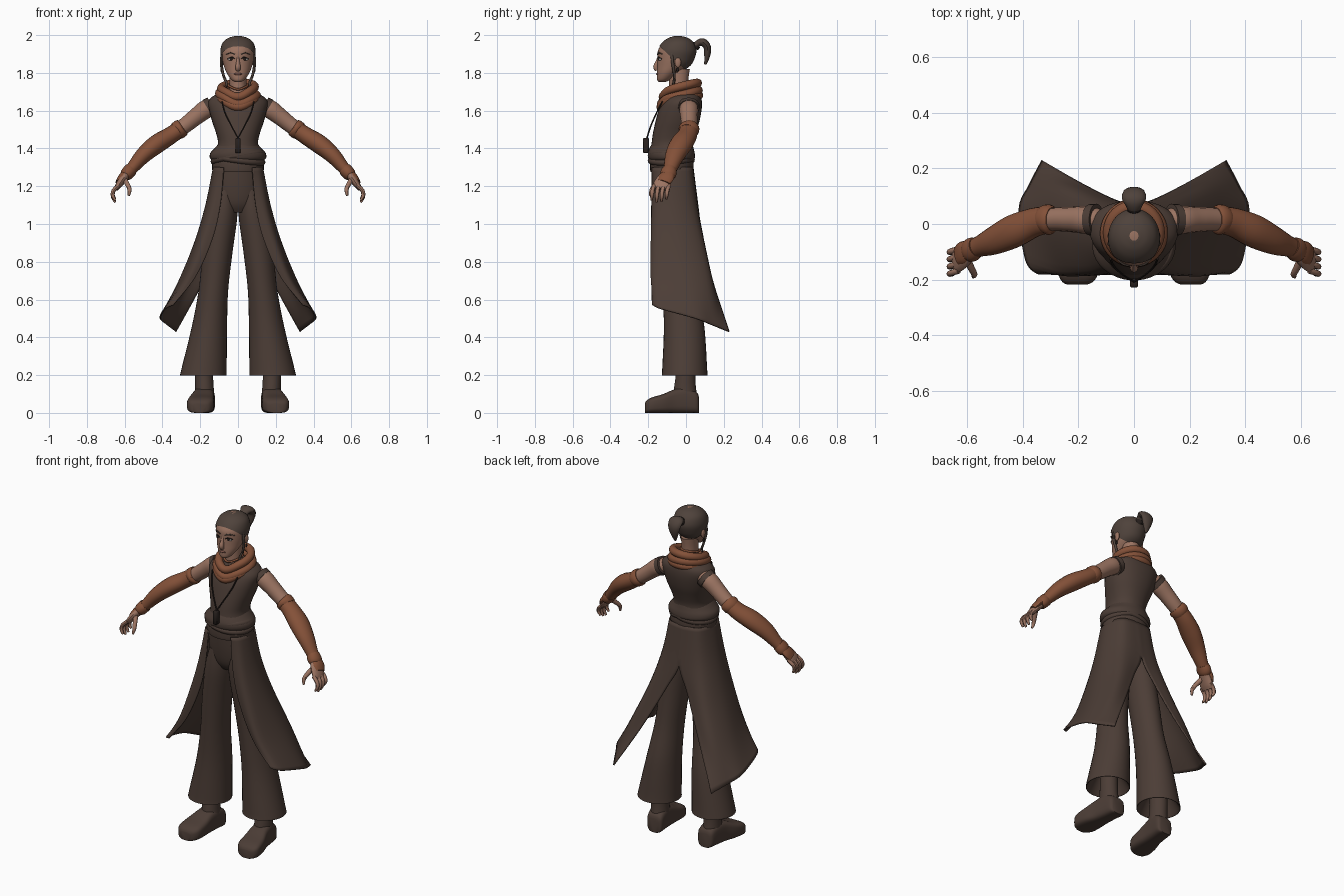
import bpy, bmesh, math
from mathutils import Vector, Matrix


def mat(name, r, g, b):
    m = bpy.data.materials.new(name)
    m.diffuse_color = (r, g, b, 1)
    return m


CLOTH = mat("dark_brown_cloth", .072, .047, .037)
HAIR = mat("brown_hair", .078, .055, .044)
RUST = mat("rust_leather", .23, .082, .040)
SKIN = mat("skin", .33, .175, .122)
LIPS = mat("lips", .23, .10, .075)
WHITE = mat("eye_white", .55, .50, .46)
BLACK = mat("near_black", .02, .014, .012)


def finish(bm, name, m, mirror=False, thick=0):
    bmesh.ops.recalc_face_normals(bm, faces=bm.faces)
    me = bpy.data.meshes.new(name)
    bm.to_mesh(me)
    bm.free()
    me.materials.append(m)
    me.shade_smooth()
    me.set_sharp_from_angle(angle=math.radians(45))
    ob = bpy.data.objects.new(name, me)
    bpy.context.collection.objects.link(ob)
    if mirror:
        ob.modifiers.new("mirror", 'MIRROR')
    if thick:
        s = ob.modifiers.new("thickness", 'SOLIDIFY')
        s.thickness, s.offset = thick, 0
    return ob


def curve(pts, n=4):
    """Catmull-Rom interpolation of equal-length tuples."""
    P = [pts[0]] + list(pts) + [pts[-1]]
    out = []
    for i in range(1, len(P) - 2):
        for k in range(n):
            t = k / n
            out.append(tuple(.5 * (2 * b + (c - a) * t + (2 * a - 5 * b + 4 * c - d) * t * t
                                   + (3 * b - a - 3 * c + d) * t ** 3)
                             for a, b, c, d in zip(P[i - 1], P[i], P[i + 1], P[i + 2])))
    return out + [tuple(pts[-1])]


def loft_bm(rings, seg=24, p=1, closed=False):
    """Skin rings given as (centre, u axis, v axis); p < 1 makes them boxier."""
    bm = bmesh.new()
    pw = lambda a: math.copysign(abs(a) ** p, a)
    R = [[bm.verts.new(c + u * pw(math.cos(2 * math.pi * i / seg)) + v * pw(math.sin(2 * math.pi * i / seg)))
          for i in range(seg)] for c, u, v in rings]
    for a, b in list(zip(R, R[1:])) + ([(R[-1], R[0])] if closed else []):
        for i in range(seg):
            j = (i + 1) % seg
            bm.faces.new((a[i], a[j], b[j], b[i]))
    if not closed:
        bm.faces.new(R[0])
        bm.faces.new(R[-1])
    return bm


def stack_rings(rows, n=4, grow=0):
    """Rows of (z, y_front, y_back, half width, centre x)."""
    return [(Vector((cx, (f + b) / 2, z)), Vector((rx + grow, 0, 0)), Vector((0, (b - f) / 2 + grow, 0)))
            for z, f, b, rx, cx in curve([tuple(r) + (0,) * (5 - len(r)) for r in rows], n)]


def stack(name, rows, m, mirror=False, n=4, seg=32, p=1):
    return finish(loft_bm(stack_rings(rows, n), seg, p), name, m, mirror)


def tube(name, pts, m, mirror=False, ref=(0, 1, 0), n=4, seg=14, closed=False):
    """Tube through (x, y, z, radius[, second radius])."""
    q = curve([p if len(p) == 5 else tuple(p) + (p[3],) for p in pts], n) if n > 1 else pts
    C = [Vector(p[:3]) for p in q]
    rings, k = [], len(q)
    for i, p in enumerate(q):
        a, b = (C[i - 1], C[(i + 1) % k]) if closed else (C[max(i - 1, 0)], C[min(i + 1, k - 1)])
        t = (b - a).normalized()
        u = Vector(ref)
        u = (u - t * u.dot(t)).normalized()
        rings.append((C[i], u * p[3], t.cross(u) * p[-1]))
    return finish(loft_bm(rings, seg, 1, closed), name, m, mirror)


def ball(name, loc, size, m, mirror=False):
    bm = bmesh.new()
    bmesh.ops.create_uvsphere(bm, u_segments=16, v_segments=10, radius=1,
                              matrix=Matrix.Translation(loc) @ Matrix.Diagonal((*size, 1)))
    return finish(bm, name, m, mirror)


def roll(name, cy, rx, ry, z, tilt, drop, r, m, wave=0):
    """Closed fabric roll round the body, tilted to the back, dropping to a V in front."""
    pts = []
    for i in range(48):
        a = 2 * math.pi * i / 48
        s = math.sin(a)
        pts.append((rx * math.cos(a), cy + ry * s,
                    z + tilt * s - drop * max(0, -s) ** 5 + wave * math.cos(a), r))
    tube(name, pts, m, ref=(0, 0, 1), n=1, seg=12, closed=True)


# Head, hair cap, neck
head = [(1.753, -.145, -.105, .018), (1.765, -.153, -.08, .036), (1.80, -.153, -.035, .060),
        (1.84, -.152, .02, .076), (1.88, -.151, .042, .085), (1.92, -.148, .05, .088),
        (1.96, -.122, .036, .076), (1.984, -.09, .008, .048), (1.994, -.06, -.025, .016)]
stack("head", head, SKIN)
bm = loft_bm(stack_rings(head, 5, .005), 40)
bmesh.ops.bisect_plane(bm, geom=bm.verts[:] + bm.edges[:] + bm.faces[:], plane_co=(0, -.137, 1.937),
                       plane_no=(0, .14, .155), clear_inner=True)
finish(bm, "hair_cap", HAIR)
tube("ponytail", [(0, .035, 1.925, .018), (0, .062, 1.955, .028, .018), (0, .09, 1.962, .043, .021),
                  (0, .113, 1.935, .040, .020), (0, .112, 1.89, .026, .016), (0, .102, 1.845, .006)],
     HAIR, ref=(1, 0, 0))
tube("hair_tie", [(0, .045, 1.935, .024), (0, .058, 1.95, .024)], BLACK, ref=(1, 0, 0), n=2)
tube("side_braid", [(.083, -.075, 1.905, .008), (.088, -.07, 1.85, .008), (.078, -.062, 1.79, .007),
                    (.062, -.065, 1.75, .007), (.06, -.075, 1.725, .004)], HAIR, True, seg=8)
stack("neck", [(1.64, -.10, .03, .06), (1.70, -.09, .012, .046), (1.76, -.09, .012, .044),
               (1.82, -.09, .02, .046)], SKIN)

# Face details
ball("ear", (.086, -.043, 1.855), (.009, .017, .027), SKIN, True)
ball("earring", (.088, -.045, 1.815), (.005, .007, .012), BLACK, True)
tube("nose", [(0, -.145, 1.885, .006), (0, -.152, 1.86, .009), (0, -.160, 1.832, .014),
              (0, -.152, 1.815, .012)], SKIN, ref=(1, 0, 0))
ball("eye", (.036, -.134, 1.873), (.018, .012, .009), WHITE, True)
ball("iris", (.036, -.142, 1.873), (.008, .006, .008), BLACK, True)
tube("eyelid", [(.016, -.146, 1.874, .003), (.035, -.147, 1.883, .004), (.056, -.130, 1.874, .003)],
     BLACK, True, seg=6)
tube("eyebrow", [(.015, -.150, 1.898, .004), (.04, -.144, 1.906, .004), (.064, -.122, 1.898, .002)],
     HAIR, True, seg=6)
ball("lips", (0, -.149, 1.794), (.021, .010, .007), LIPS)

# Scarf
roll("scarf_upper_roll", -.03, .088, .092, 1.722, .024, .025, .023, RUST, .005)
roll("scarf_middle_roll", -.033, .098, .098, 1.685, .022, .03, .024, RUST, -.006)
roll("scarf_lower_roll", -.033, .100, .102, 1.665, .016, .03, .022, RUST)
roll("bead_necklace", -.045, .052, .055, 1.735, .012, .01, .006, RUST)

# Vest and waist wraps
stack("vest", [(1.32, -.185, .035, .13), (1.38, -.188, .035, .118), (1.43, -.182, .036, .106),
               (1.48, -.175, .05, .116), (1.54, -.162, .07, .136), (1.60, -.146, .082, .152),
               (1.645, -.125, .084, .158), (1.675, -.105, .078, .135), (1.70, -.09, .06, .08)], CLOTH, p=.9)
stack("vest_hem", [(1.335, -.19, .035, .135), (1.35, -.2, .047, .149), (1.375, -.202, .046, .147),
                   (1.40, -.194, .040, .125), (1.425, -.18, .034, .103)], CLOTH)
roll("waist_sash", -.078, .128, .108, 1.352, -.012, 0, .017, CLOTH, .022)
roll("waist_sash_fold", -.078, .128, .108, 1.345, .008, 0, .017, CLOTH, -.018)
stack("belt", [(1.275, -.188, .038, .134), (1.29, -.19, .04, .137), (1.325, -.19, .04, .137),
               (1.34, -.186, .036, .132)], CLOTH, n=2)

# Pendant on a cord
tube("pendant_cord", [(.085, -.125, 1.65, .004), (.07, -.155, 1.59, .004), (.035, -.186, 1.52, .004),
                      (0, -.207, 1.455, .004)], BLACK, True, seg=6)
bm = bmesh.new()
bmesh.ops.create_cube(bm, size=1, matrix=Matrix.Translation((0, -.212, 1.415)) @ Matrix.Diagonal((.028, .032, .08, 1)))
bmesh.ops.bevel(bm, geom=bm.edges[:], offset=.004, segments=1, affect='EDGES')
finish(bm, "pendant", BLACK)

# Arms
tube("upper_arm", [(.11, .015, 1.625, .035), (.165, .015, 1.61, .050), (.22, .016, 1.57, .046),
                   (.27, .017, 1.53, .043), (.33, .015, 1.485, .040)], SKIN, True)
tube("vest_armhole", [(.135, .015, 1.625, .058, .052), (.16, .015, 1.61, .056, .054)], CLOTH, True, n=2, seg=20)
tube("gauntlet", [(.30, .017, 1.508, .048, .043), (.36, .005, 1.467, .053, .046), (.43, -.025, 1.423, .060, .050),
                  (.50, -.058, 1.365, .052, .043), (.555, -.08, 1.302, .038, .033), (.592, -.094, 1.262, .032, .027)],
     RUST, True, seg=20)
tube("gauntlet_top_band", [(.292, .017, 1.514, .044), (.302, .017, 1.507, .054, .049), (.318, .014, 1.496, .054, .049),
                           (.328, .011, 1.489, .046)], RUST, True, n=2, seg=20)
tube("wrist_cuff", [(.566, -.084, 1.29, .036), (.578, -.09, 1.277, .043, .036), (.592, -.096, 1.26, .042, .034),
                    (.60, -.10, 1.25, .034, .027)], RUST, True, n=2, seg=20)

# Hands
tube("palm", [(.585, -.09, 1.27, .028, .024), (.608, -.112, 1.24, .040, .022), (.632, -.128, 1.205, .046, .017),
              (.645, -.132, 1.185, .040, .011)], SKIN, True)
tube("hand_guard", [(.595, -.092, 1.268, .034, .022), (.618, -.104, 1.246, .041, .018),
                    (.636, -.116, 1.222, .034, .012)], RUST, True)
for i in range(4):
    y, d = -.168 + .026 * i, (.012, 0, .004, .018)[i]
    tube("finger_%d" % (i + 1), [(.63, y, 1.205, .011), (.658, y - .008, 1.178, .011),
                                 (.663, y - .012, 1.145 + d / 2, .010), (.650, y - .014, 1.115 + d, .006)],
         SKIN, True, n=3, seg=8)
tube("thumb", [(.60, -.13, 1.235, .014), (.583, -.163, 1.205, .013), (.574, -.182, 1.18, .011),
               (.578, -.190, 1.15, .006)], SKIN, True, ref=(1, 0, 0), n=3, seg=8)

# Trousers: hips and flared legs with recessed hems
stack("trouser_hips", [(1.31, -.178, .03, .122), (1.20, -.168, .036, .132), (1.11, -.150, .036, .122),
                       (1.06, -.12, .01, .075)], CLOTH)
stack("trouser_leg", [(.30, -.07, .055, .062, .182), (.215, -.115, .10, .108, .182), (.198, -.128, .114, .122, .183),
                      (.23, -.126, .112, .120, .18), (.45, -.117, .098, .094, .152), (.65, -.125, .065, .078, .130),
                      (.85, -.14, .05, .079, .108), (1.05, -.155, .04, .076, .079), (1.18, -.15, .02, .055, .065)],
      CLOTH, True)

# Boots with flat soles
boot = curve([(.068, .172, .035, .085), (.055, .172, .050, .11), (0, .178, .054, .135), (-.06, .185, .058, .125),
              (-.12, .194, .068, .10), (-.18, .20, .070, .082), (-.208, .203, .055, .066), (-.218, .204, .035, .05)])
finish(loft_bm([(Vector((x, y, h / 2)), Vector((w, 0, 0)), Vector((0, 0, h / 2))) for y, x, w, h in boot], 28, .55),
       "boot", CLOTH, True)
stack("boot_shaft", [(.08, -.07, .06, .052, .176), (.14, -.062, .052, .049, .178), (.20, -.055, .05, .048, .18),
                     (.28, -.055, .05, .048, .18)], CLOTH, True)

# Split coat skirt: rows from waist to hem, columns from front edge round to back edge
rows = [[(.075, -.178, 1.30), (.115, -.145, 1.30), (.128, -.07, 1.30), (.095, .018, 1.30), (0, .036, 1.30)],
        [(.093, -.180, 1.10), (.148, -.162, 1.10), (.168, -.055, 1.10), (.12, .045, 1.10), (0, .065, 1.07)],
        [(.135, -.180, .92), (.198, -.168, .92), (.228, -.03, .90), (.18, .085, .90), (.07, .085, .92)],
        [(.225, -.180, .72), (.278, -.165, .71), (.315, .005, .69), (.275, .125, .68), (.19, .145, .68)],
        [(.345, -.178, .57), (.388, -.13, .55), (.412, .05, .50), (.375, .14, .465), (.33, .228, .43)]]
across = [[c for p in curve(r, 5) for c in p] for r in rows]
bm = bmesh.new()
G = [[bm.verts.new((max(0, r[i]), r[i + 1], r[i + 2])) for i in range(0, len(r), 3)] for r in curve(across, 6)]
for a, b in zip(G, G[1:]):
    for i in range(len(a) - 1):
        bm.faces.new((a[i], a[i + 1], b[i + 1], b[i]))
finish(bm, "coat_skirt", CLOTH, True, .008)
